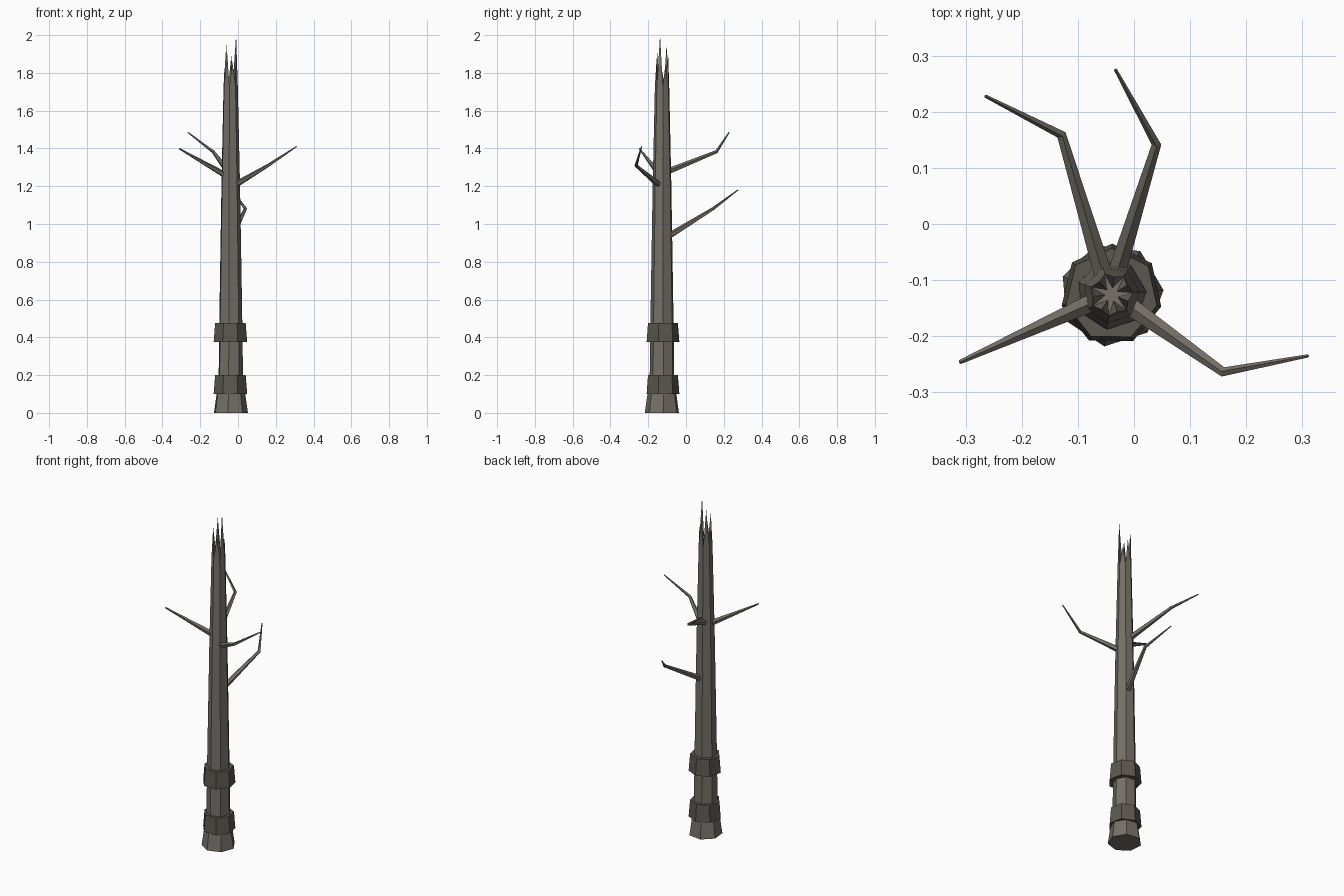
import bpy, bmesh
from math import sin, cos, radians
from mathutils import Vector

if "Cube" in bpy.data.objects:
    bpy.data.objects.remove(bpy.data.objects["Cube"])

CX, CY, SIDES = -0.04, -0.126, 7


def material(name, rgb):
    m = bpy.data.materials.new(name)
    m.diffuse_color = (*rgb, 1)
    m.use_nodes = True
    m.node_tree.nodes["Principled BSDF"].inputs["Base Color"].default_value = m.diffuse_color
    return m


WOOD = material("dead_wood", (0.18, 0.16, 0.135))
BARK = material("dark_bark", (0.105, 0.095, 0.078))


def ring(bm, z, r, phase):
    return [bm.verts.new((CX + r * cos(a), CY + r * sin(a), z))
            for a in (radians(phase + 360 * i / SIDES) for i in range(SIDES))]


def bridge(bm, a, b):
    n = len(a)
    for i in range(n):
        bm.faces.new((a[i], a[(i + 1) % n], b[(i + 1) % n], b[i]))


def loft(bm, rings):
    for a, b in zip(rings, rings[1:]):
        bridge(bm, a, b)
    bm.faces.new(rings[0][::-1])
    bm.faces.new(rings[-1])


def finish(name, bm, mat):
    bmesh.ops.recalc_face_normals(bm, faces=bm.faces)
    me = bpy.data.meshes.new(name)
    bm.to_mesh(me)
    bm.free()
    me.materials.append(mat)
    bpy.context.collection.objects.link(bpy.data.objects.new(name, me))


# Trunk with flared foot
TOP_Z, TOP_R, PHASE = 1.73, 0.039, 5
bm = bmesh.new()
loft(bm, [ring(bm, z, r, PHASE) for z, r in
          [(0, 0.093), (0.18, 0.067), (0.55, 0.062), (1.2, 0.051), (TOP_Z, TOP_R)]])
finish("trunk", bm, WOOD)

# Splintered broken top: one shard per trunk side
bm = bmesh.new()
for i, tip_z in enumerate([1.84, 1.89, 1.95, 1.82, 1.91, 1.86, 2.0]):
    a0, am, a1 = (radians(PHASE + 360 * (i + k) / SIDES) for k in (0, 0.5, 1))
    pts = [(TOP_R * cos(a0), TOP_R * sin(a0), TOP_Z),
           (TOP_R * cos(a1), TOP_R * sin(a1), TOP_Z),
           (0.012 * cos(am), 0.012 * sin(am), TOP_Z),
           (0.032 * cos(am), 0.032 * sin(am), tip_z)]
    v = [bm.verts.new((CX + x, CY + y, z)) for x, y, z in pts]
    for f in ((0, 1, 3), (1, 2, 3), (2, 0, 3), (0, 2, 1)):
        bm.faces.new([v[k] for k in f])
finish("splintered_top", bm, WOOD)

# Bark bands
for name, z in (("lower_bark_band", 0.1), ("upper_bark_band", 0.375)):
    bm = bmesh.new()
    loft(bm, [ring(bm, z, 0.091, 38), ring(bm, z + 0.1, 0.083, 38)])
    finish(name, bm, BARK)


# Bent, tapering branches
def branch(name, path, radii, sides=5):
    pts = [Vector(p) for p in path]
    bm = bmesh.new()
    rings = []
    for i, (p, r) in enumerate(zip(pts, radii)):
        d = (pts[min(i + 1, len(pts) - 1)] - pts[max(i - 1, 0)]).normalized()
        u = d.cross(Vector((0, 0, 1))).normalized()
        w = u.cross(d)
        rings.append([bm.verts.new(p + r * (u * cos(a) + w * sin(a)))
                      for a in (radians(90 + 360 * k / sides) for k in range(sides))])
    loft(bm, rings)
    finish(name, bm, WOOD)


RADII = (0.017, 0.009, 0.003)
branch("left_branch", [(-0.07, -0.138, 1.26), (-0.31, -0.246, 1.398)], (0.017, 0.004))
branch("right_branch", [(-0.01, -0.145, 1.21), (0.16, -0.264, 1.31), (0.31, -0.235, 1.41)], RADII)
branch("back_left_branch", [(-0.055, -0.09, 1.28), (-0.13, 0.16, 1.382), (-0.265, 0.228, 1.485)], RADII)
branch("back_right_branch", [(-0.03, -0.085, 0.94), (0.04, 0.143, 1.08), (-0.033, 0.275, 1.18)], RADII)
